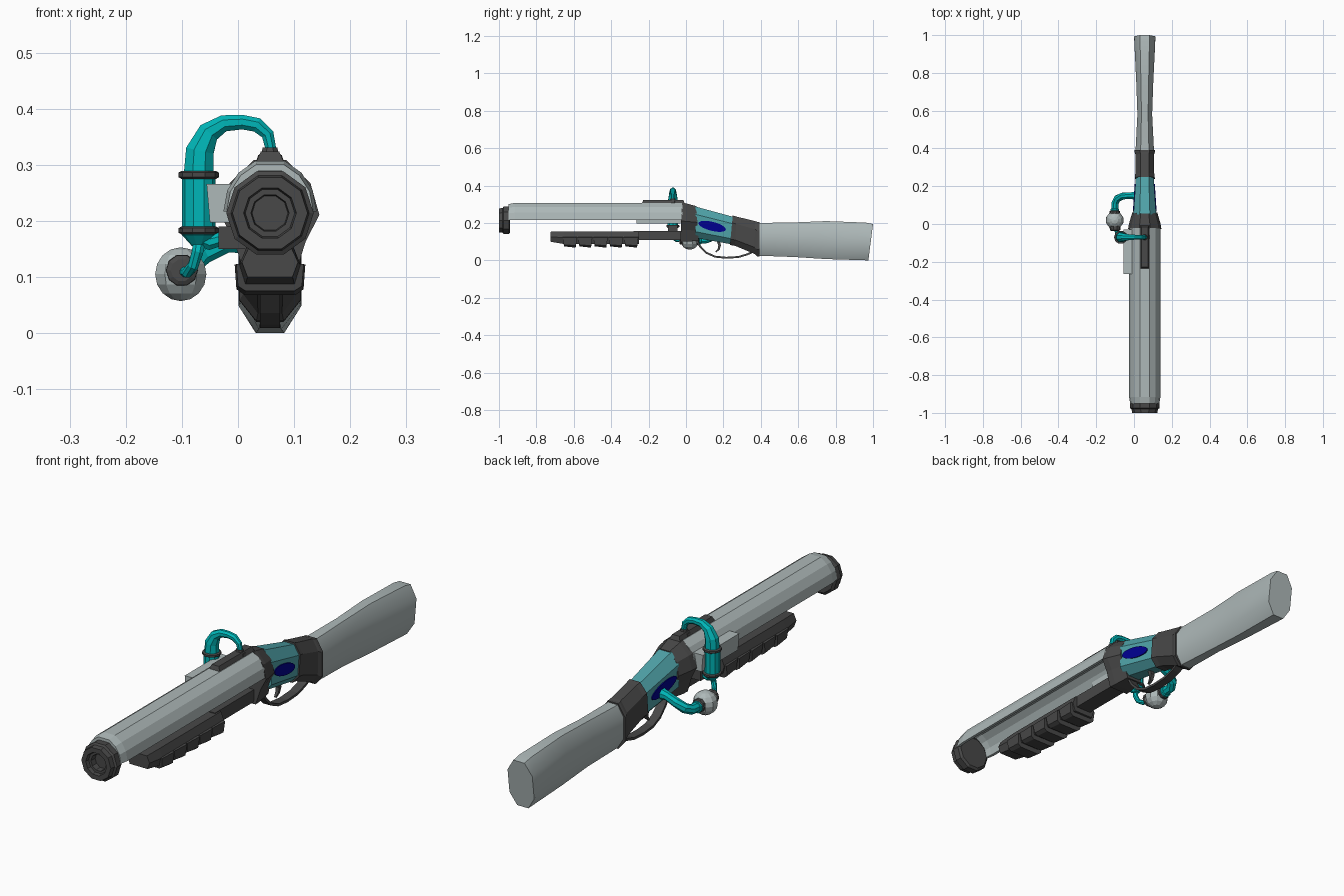
import bpy, bmesh, math
from mathutils import Vector

if "Cube" in bpy.data.objects:
    bpy.data.objects.remove(bpy.data.objects["Cube"])

CX = 0.057  # centre plane of the long body


def material(name, rgb):
    m = bpy.data.materials.new(name)
    m.diffuse_color = (*rgb, 1)
    m.use_nodes = True
    m.node_tree.nodes["Principled BSDF"].inputs["Base Color"].default_value = m.diffuse_color
    return m


GREY = material("pale_grey", (0.42, 0.48, 0.48))
DARK = material("charcoal", (0.065, 0.065, 0.065))
TEAL = material("bright_teal", (0.0, 0.47, 0.48))
DULL = material("dull_teal", (0.08, 0.37, 0.40))
BLUE = material("deep_blue", (0.0, 0.0, 0.28))


def finish(name, bm, mat, smooth=False):
    bmesh.ops.recalc_face_normals(bm, faces=bm.faces)
    me = bpy.data.meshes.new(name)
    bm.to_mesh(me)
    bm.free()
    me.materials.append(mat)
    ob = bpy.data.objects.new(name, me)
    bpy.context.collection.objects.link(ob)
    if smooth:
        bpy.context.view_layer.objects.active = ob
        ob.select_set(True)
        bpy.ops.object.shade_smooth_by_angle(angle=math.radians(35))
        ob.select_set(False)
    return ob


def loft(name, rings, mat, smooth=False):
    """Skin a list of equal-sized closed rings and cap both ends."""
    bm = bmesh.new()
    rows = [[bm.verts.new(p) for p in r] for r in rings]
    n = len(rows[0])
    for a, b in zip(rows, rows[1:]):
        for i in range(n):
            bm.faces.new((a[i], a[(i + 1) % n], b[(i + 1) % n], b[i]))
    bm.faces.new(rows[0])
    bm.faces.new(rows[-1])
    return finish(name, bm, mat, smooth)


def section(prof, w, zb, zt, yb, yt=None):
    """Mirrored half profile, scaled to half width and height, sheared in y."""
    yt = yb if yt is None else yt
    pts = [(x, t) for x, t in prof] + [(-x, t) for x, t in reversed(prof)]
    return [Vector((CX + x * w, yb + (yt - yb) * t, zb + (zt - zb) * t)) for x, t in pts]


def lathe(name, centre, axis, prof, n, mat):
    """Turned part: prof holds (distance along axis, radius)."""
    c, rings = Vector(centre), []
    for d, r in prof:
        ring = []
        for i in range(n):
            a = 2 * math.pi * (i + 0.5) / n + math.pi / 2
            u, v = r * math.cos(a), r * math.sin(a)
            ring.append(c + Vector((u, d, v) if axis == 'Y' else (u, v, d)))
        rings.append(ring)
    return loft(name, rings, mat)


def sweep(name, pts, ref, shape, scales, mat):
    """Sweep a cross-section along a path; ref is the fixed side direction."""
    pts, rings = [Vector(p) for p in pts], []
    for i, p in enumerate(pts):
        t = (pts[min(i + 1, len(pts) - 1)] - pts[max(i - 1, 0)]).normalized()
        side = (Vector(ref) - t * t.dot(Vector(ref))).normalized()
        up = t.cross(side)
        rings.append([p + (side * u + up * v) * scales[i] for u, v in shape])
    return loft(name, rings, mat)


def box(name, x0, x1, y0, y1, z0, z1, mat):
    return loft(name, [[(x0, y, z0), (x1, y, z0), (x1, y, z1), (x0, y, z1)] for y in (y0, y1)], mat)


ROUND = [(math.cos(math.pi * i / 4 + 0.39), math.sin(math.pi * i / 4 + 0.39)) for i in range(8)]
OVAL = [(.45, 0), (1, .25), (1, .75), (.45, 1)]
BODY = [(.45, 0), (1, .2), (1, .75), (.45, 1)]
COLLAR = [(.5, 0), (.72, .3), (1, .53), (.82, .8), (.32, 1)]

# Barrel: faceted shell, open underneath
half = [(.083, .217), (.076, .255), (.056, .286), (.026, .307)]
rings = []
for y, k in ((-.95, .93), (-.915, 1), (-.02, 1)):
    outer = [(x * k, .217 + (z - .217) * k) for x, z in half]
    outer += [(-x, z) for x, z in reversed(outer)]
    inner = [(x * .86, .217 + (z - .217) * .86) for x, z in reversed(outer)]
    rings.append([(CX + x, y, z) for x, z in outer + inner])
loft("barrel", rings, GREY)

# Muzzle ring with a stepped bore
lathe("muzzle", (CX, 0, .214), 'Y',
      [(-.94, .068), (-.947, .078), (-.975, .078), (-.98, .07), (-1, .067),
       (-1, .047), (-.985, .044), (-.985, .034), (-.96, .032)], 10, DARK)

# Collar, receiver, wrist and stock
loft("collar", [section(COLLAR, .088, .10, .309, -.03, -.022),
                section(COLLAR, .084, .10, .305, 0),
                section(COLLAR, .066, .105, .29, .068, .055)], DARK)
loft("receiver", [section(BODY, .06, .12, .288, .05),
                  section(BODY, .046, .085, .228, .25, .27)], DULL)
loft("wrist", [section(BODY, .053, .082, .24, .235, .25),
               section(BODY, .05, .078, .234, .262, .27),
               section(BODY, .048, .035, .21, .365, .37),
               section(BODY, .054, .022, .206, .38),
               section(BODY, .054, .02, .205, .392)], DARK)
loft("stock", [section(OVAL, .049, .025, .2, .385),
               section(OVAL, .039, .018, .203, .58),
               section(OVAL, .045, .007, .21, .75),
               section(OVAL, .055, .001, .202, .95, .96),
               section(OVAL, .056, 0, .194, .975, 1.0)], GREY, True)

# Oval side plates, following the tapered receiver walls
for s, name in ((1, "right_oval"), (-1, "left_oval")):
    rings = []
    for lift in (-.003, .004):
        ring = []
        for i in range(24):
            a = 2 * math.pi * i / 24
            u, v = .075 * math.cos(a), .024 * math.sin(a)
            y, z = .14 + u * .97 + v * .24, .182 - u * .24 + v * .97
            w = .06 - (y - .05) / .21 * .014
            ring.append((CX + s * (w + lift), y, z))
        rings.append(ring)
    loft(name, rings, BLUE)

# Slide bar and ribbed fore grip
box("slide_bar", CX - .035, CX + .035, -.28, .0, .108, .158, DARK)
CORE = [(.8, 0), (1, .5), (.75, 1)]
loft("fore_grip_core", [section(CORE, .05, .1, .153, -.725),
                        section(CORE, .055, .087, .155, -.65),
                        section(CORE, .055, .087, .155, -.25)], DARK)
RIB = [(.72, 0), (.95, .18), (1, .95), (.8, 1)]
for i in range(5):
    y = -.66 + .082 * i
    loft("fore_grip_rib_%d" % (i + 1), [section(RIB, .06, .075, .125, y + .008, y),
                                        section(RIB, .063, .068, .125, y + .07, y + .078)], DARK)

# Top rail and side box
RAIL = [(1, 0), (.6, 1)]
loft("top_rail", [section(RAIL, .027, .3, .324, -.237, -.228),
                  section(RAIL, .027, .3, .324, -.005, -.015)], DARK)
loft("side_box", [[(-.05, y, .197), (.0, y, .197), (.0, y, .266), (-.056, y, .266)]
                  for y in (-.265, -.03)], GREY)

# Trigger guard and trigger
FLAT = [(-1, -.28), (1, -.28), (1, .28), (-1, .28)]
path = [(.05, .115), (.075, .075), (.11, .04), (.155, .02), (.215, .014),
        (.28, .018), (.33, .033), (.375, .055)]
sweep("trigger_guard", [(CX, y, z) for y, z in path], (1, 0, 0), FLAT, [.018] * 8, DARK)
path = [(.17, .11), (.18, .08), (.175, .06), (.16, .045)]
sweep("trigger", [(CX, y, z) for y, z in path], (1, 0, 0),
      [(-1, -.8), (1, -.8), (1, .8), (-1, .8)], [.009, .009, .007, .004], DARK)

# Upright canister with bands and an arched pipe to the rail
CAN = (-.07, -.07, 0)
lathe("canister", CAN, 'Z', [(.155, .012), (.175, .03), (.28, .03)], 10, TEAL)
for name, z in (("upper_band", .275), ("lower_band", .176)):
    lathe(name, CAN, 'Z', [(z, .031), (z + .003, .036), (z + .011, .036), (z + .014, .031)], 10, DARK)
arch = [(-.07, .28), (-.068, .325), (-.052, .358), (-.025, .374), (.008, .376),
        (.034, .371), (.053, .354), (.06, .322)]
sweep("arched_pipe", [(x, -.07, z) for x, z in arch], (0, 1, 0), ROUND,
      [.029, .027, .021, .016, .014, .014, .012, .01], TEAL)
lathe("pipe_socket", (CX, -.07, 0), 'Z', [(.305, .027), (.317, .023), (.32, .017), (.331, .014)], 8, DARK)
box("canister_mount", -.035, CX - .03, -.095, -.045, .15, .19, DARK)
sweep("canister_elbow", [(-.07, -.07, .172), (-.05, -.07, .162), (-.03, -.07, .168)],
      (0, 1, 0), ROUND, [.018, .015, .013], TEAL)

# Ball reservoir with end caps
bm = bmesh.new()
bmesh.ops.create_uvsphere(bm, u_segments=10, v_segments=8, radius=.048)
bmesh.ops.translate(bm, verts=bm.verts, vec=(-.102, .02, .105))
finish("ball_reservoir", bm, GREY)
lathe("ball_front_cap", (-.1, 0, .112), 'Y', [(-.036, .02), (-.032, .028), (-.01, .029)], 10, DARK)
lathe("ball_rear_cap", (-.102, 0, .108), 'Y', [(.05, .028), (.068, .027), (.072, .02)], 10, DARK)

# Thin feed pipe and thick return pipe
sweep("feed_pipe", [(-.068, -.07, .17), (-.072, -.077, .145), (-.08, -.07, .12),
                    (-.09, -.052, .108), (-.097, -.02, .11)], (1, 0, 0), ROUND,
      [.012, .011, .01, .01, .01], TEAL)
sweep("return_pipe", [(.02, .15, .165), (-.02, .15, .16), (-.06, .148, .142), (-.088, .135, .122),
                      (-.101, .11, .11), (-.102, .06, .107)], (0, 0, 1), ROUND,
      [.026, .018, .019, .02, .02, .02], TEAL)
lathe("return_pipe_ring", (-.102, 0, .107), 'Y', [(.07, .02), (.072, .024), (.08, .024), (.082, .02)], 8, TEAL)
